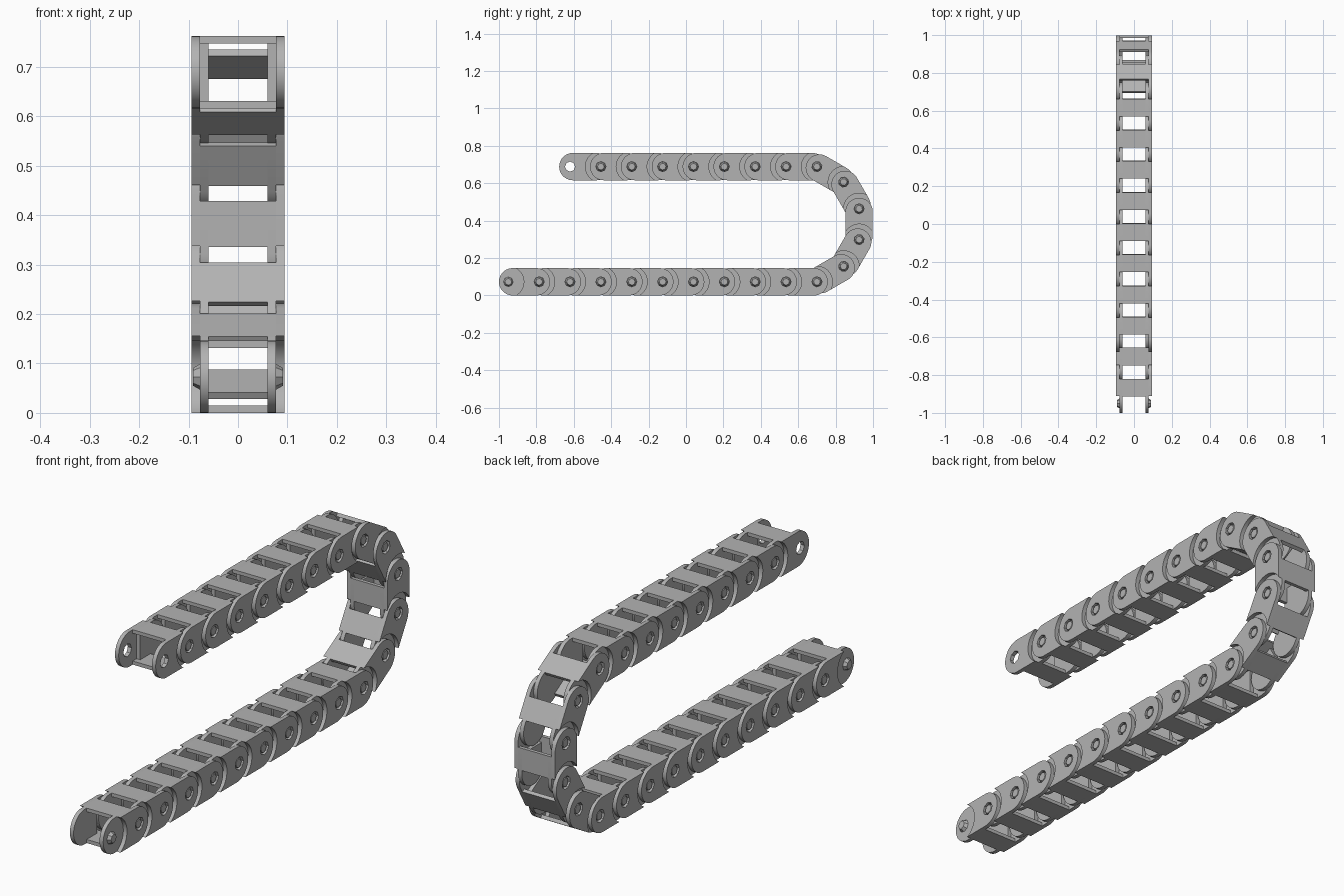
import bpy, bmesh, math
from mathutils import Matrix, Vector

cube = bpy.data.objects.get("Cube")
if cube:
    bpy.data.objects.remove(cube)

PITCH = 0.165      # pivot to pivot
R = 0.073          # half height of a link
INNER, MID, OUTER = 0.06, 0.077, 0.094   # wall planes across the chain

grey = bpy.data.materials.new("plain grey")
grey.use_nodes = True
colour = (0.45, 0.45, 0.45, 1)
grey.diffuse_color = colour
grey.node_tree.nodes["Principled BSDF"].inputs["Base Color"].default_value = colour


def arc(cy, radius, start, end, steps):
    """Points on an arc in the side plane, angles in degrees."""
    angles = [math.radians(start + (end - start) * i / steps) for i in range(steps + 1)]
    return [(cy + radius * math.cos(a), radius * math.sin(a)) for a in angles]


def add_plate(bm, loops, x0, x1):
    """Extrude a side profile (first loop outline, others holes) from x0 to x1."""
    curve = bpy.data.curves.new("profile", 'CURVE')
    curve.dimensions = '2D'
    curve.fill_mode = 'BOTH'
    curve.extrude = abs(x1 - x0) / 2
    for loop in loops:
        spline = curve.splines.new('POLY')
        spline.points.add(len(loop) - 1)
        for point, (y, z) in zip(spline.points, loop):
            point.co = (y, z, 0, 1)
        spline.use_cyclic_u = True
    temp = bpy.data.objects.new("profile", curve)
    mesh = bpy.data.meshes.new_from_object(temp)
    mid = (x0 + x1) / 2
    # profile axes become y and z, thickness becomes x
    mesh.transform(Matrix(((0, 0, 1, mid), (1, 0, 0, 0), (0, 1, 0, 0), (0, 0, 0, 1))))
    bm.from_mesh(mesh)
    bpy.data.objects.remove(temp)
    bpy.data.curves.remove(curve)
    bpy.data.meshes.remove(mesh)


def build_link():
    bm = bmesh.new()
    # inner wall with the rounded tongue
    tongue = arc(0.023, R, 90, 270, 20) + [(0.105, -R), (0.105, R)]
    # outer wall: concave clearance edge, rounded fork end with the pivot hole
    sweep = math.degrees(math.asin(R / 0.083))
    fork = arc(0, 0.083, sweep, -sweep, 14) + arc(PITCH - 0.015, R, -90, 90, 20)
    hole = arc(PITCH, 0.027, 0, 315, 7)
    for side in (-1, 1):
        add_plate(bm, [tongue], side * INNER, side * MID)
        add_plate(bm, [fork, hole], side * MID, side * OUTER)
        # tapered snap pin on the tongue
        bmesh.ops.create_cone(
            bm, cap_ends=True, segments=8, radius1=0.026, radius2=0.018, depth=0.014,
            matrix=Matrix.Translation((side * (MID + 0.007), 0, 0))
            @ Matrix.Rotation(side * math.pi / 2, 4, 'Y'))
    # cross plates joining both walls
    for z in (-R, R - 0.015):
        bar = [(0.037, z), (0.13, z), (0.13, z + 0.015), (0.037, z + 0.015)]
        add_plate(bm, [bar], -MID, MID)
    bmesh.ops.remove_doubles(bm, verts=bm.verts, dist=0.00001)
    bmesh.ops.recalc_face_normals(bm, faces=bm.faces)
    mesh = bpy.data.meshes.new("chain_link")
    bm.to_mesh(mesh)
    bm.free()
    mesh.materials.clear()
    mesh.materials.append(grey)
    for face in mesh.polygons:
        face.material_index = 0
    return mesh


# lay the links along the straight run, the bend and the return run
link_mesh = build_link()
headings = [0] * 10 + [30, 60, 90, 120, 150] + [180] * 8
pivot = Vector((0, -0.95, R))
for number, heading in enumerate(headings, 1):
    angle = math.radians(heading)
    link = bpy.data.objects.new(f"chain_link_{number:02d}", link_mesh)
    link.location = pivot
    link.rotation_euler.x = angle
    bpy.context.collection.objects.link(link)
    pivot = pivot + PITCH * Vector((0, math.cos(angle), math.sin(angle)))

# smooth the rounded ends, keep the edges crisp
bpy.ops.object.select_all(action='DESELECT')
link.select_set(True)
bpy.context.view_layer.objects.active = link
bpy.ops.object.shade_smooth_by_angle(angle=math.radians(30))
